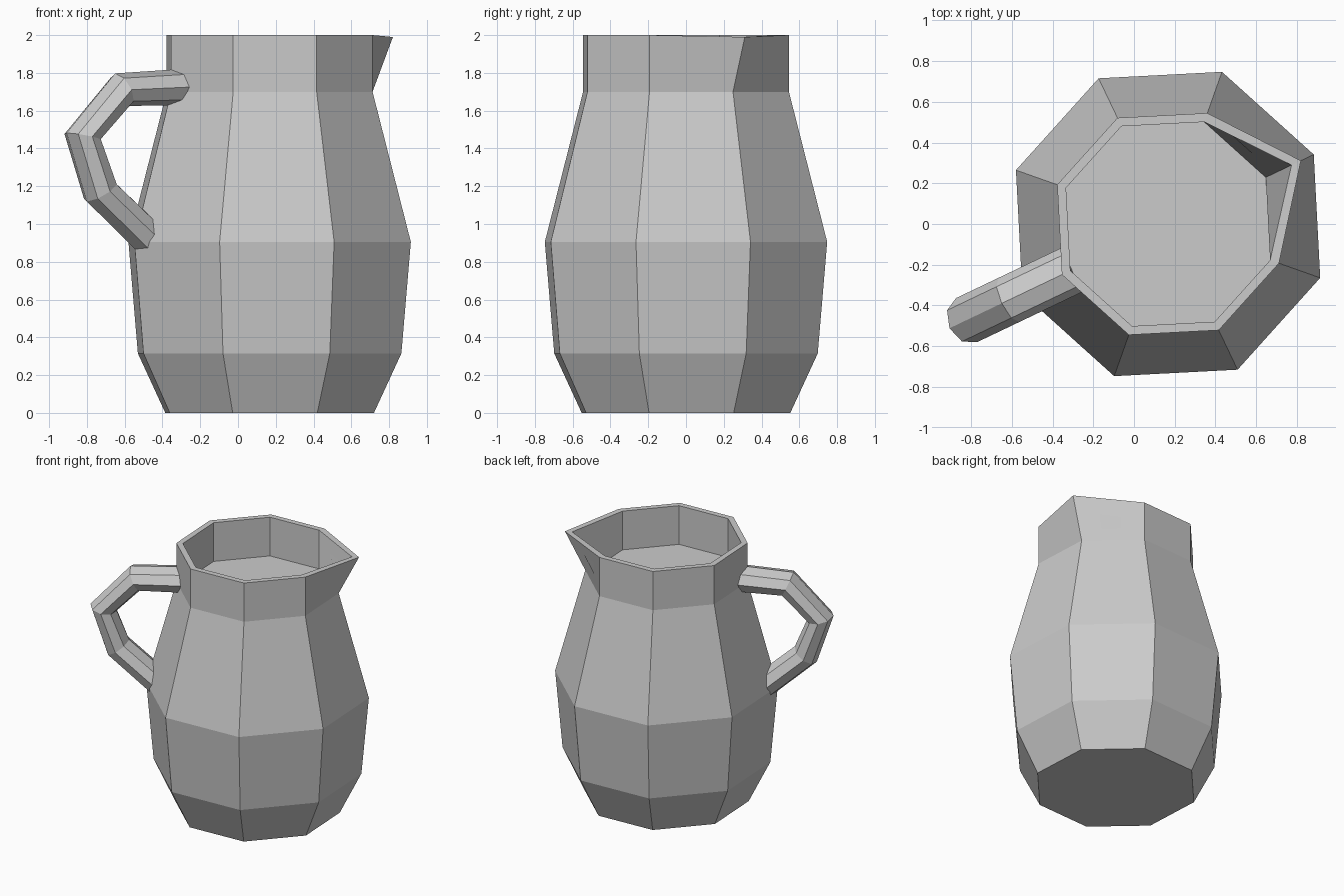
import bpy, bmesh
from math import sin, cos, radians, pi
from mathutils import Vector

if "Cube" in bpy.data.objects:
    bpy.data.objects.remove(bpy.data.objects["Cube"])

AXIS = Vector((0.1675, 0, 0))   # body axis
TURN = radians(25.5)            # direction of the spout corner


def loft(name, rings):
    """Bridge a list of closed rings and cap both ends."""
    bm = bmesh.new()
    loops = [[bm.verts.new(p) for p in ring] for ring in rings]
    n = len(loops[0])
    for a, b in zip(loops, loops[1:]):
        for i in range(n):
            j = (i + 1) % n
            bm.faces.new((a[i], a[j], b[j], b[i]))
    bm.faces.new(loops[0][::-1])
    bm.faces.new(loops[-1])
    bmesh.ops.recalc_face_normals(bm, faces=bm.faces[:])
    mesh = bpy.data.meshes.new(name)
    bm.to_mesh(mesh)
    bm.free()
    obj = bpy.data.objects.new(name, mesh)
    bpy.context.collection.objects.link(obj)
    return obj


def octagon(z, r, spout=None, spout_z=None):
    """Body ring; the first corner can be pulled out into a spout."""
    ring = []
    for k in range(8):
        a = TURN + k * pi / 4
        rad, h = (spout, spout_z) if spout and k == 0 else (r, z)
        ring.append(AXIS + Vector((rad * cos(a), rad * sin(a), h)))
    return ring


# Jug body: outer wall, lip with spout, shallow inner wall and liquid level
loft("jug_body", [
    octagon(0.0, 0.586),
    octagon(0.315, 0.74),
    octagon(0.905, 0.793),
    octagon(1.70, 0.578),
    octagon(2.0, 0.578, 0.723, 1.99),
    octagon(2.0, 0.532, 0.672, 1.99),
    octagon(1.70, 0.532),
])

# Handle: flattened eight-sided tube opposite the spout (distance from axis, z)
path = [(0.525, 1.725), (0.866, 1.711), (1.097, 1.463), (0.993, 1.172), (0.68, 0.897)]
out = Vector((-cos(TURN), -sin(TURN), 0))
side = Vector((sin(TURN), -cos(TURN), 0))
pts = [AXIS + out * d + Vector((0, 0, z)) for d, z in path]
rings = []
for i, p in enumerate(pts):
    t = Vector()
    if i > 0:
        t += (p - pts[i - 1]).normalized()
    if i < len(pts) - 1:
        t += (pts[i + 1] - p).normalized()
    up = side.cross(t.normalized())
    rings.append([p + up * 0.095 * cos(k * pi / 4) + side * 0.12 * sin(k * pi / 4)
                  for k in range(8)])
loft("handle", rings)
